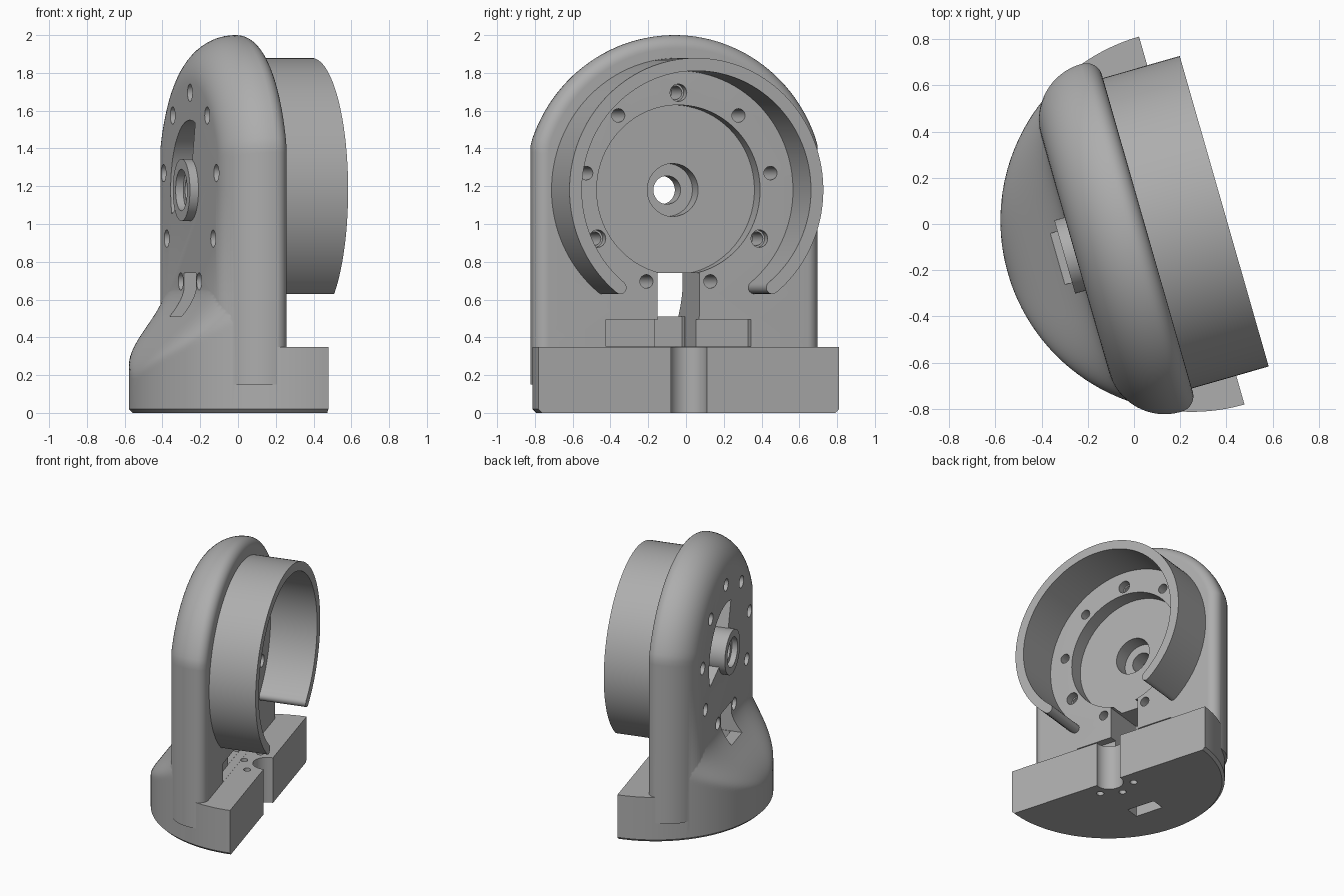
import bpy, bmesh
from math import sin, cos, pi, radians
from mathutils import Matrix

cube = bpy.data.objects.get("Cube")
if cube:
    bpy.data.objects.remove(cube)

# Local frame: X is the plate's axis, Y runs across the plate, Z is up
PLACE = Matrix.Translation((0.25, 0.015, 0)) @ Matrix.Rotation(radians(16), 4, 'Z')
HUB = 1.18      # height of the hub axis
R_BASE = 0.828  # half-disc radius of the foot
FRONT, REAR = -0.2, -0.525  # plate faces
COLOUR = (0.42, 0.42, 0.42, 1)

grey = bpy.data.materials.new("plain grey")
grey.use_nodes = True
grey.diffuse_color = COLOUR
grey.node_tree.nodes["Principled BSDF"].inputs["Base Color"].default_value = COLOUR


def loft(name, rings):
    """Closed solid through equally long rings of points."""
    bm = bmesh.new()
    rows = [[bm.verts.new(p) for p in ring] for ring in rings]
    n = len(rows[0])
    for a, b in zip(rows, rows[1:]):
        for i in range(n):
            j = (i + 1) % n
            bm.faces.new((a[i], a[j], b[j], b[i]))
    bm.faces.new(rows[0])
    bm.faces.new(rows[-1][::-1])
    bmesh.ops.recalc_face_normals(bm, faces=bm.faces)
    mesh = bpy.data.meshes.new(name)
    bm.to_mesh(mesh)
    bm.free()
    mesh.materials.append(grey)
    ob = bpy.data.objects.new(name, mesh)
    bpy.context.scene.collection.objects.link(ob)
    ob.matrix_world = PLACE
    return ob


def slab(name, outline, x0, x1):
    """Extrude a (y, z) outline along the plate axis."""
    return loft(name, [[(x, y, z) for y, z in outline] for x in (x0, x1)])


def circle(r, a, b, n):
    return [(a + r * sin(2 * pi * i / n), b + r * cos(2 * pi * i / n)) for i in range(n)]


def disc(name, r, x0, x1, y=0, z=HUB, n=64):
    return slab(name, circle(r, y, z, n), x0, x1)


def post(name, r, x, y, z0, z1, n=32):
    return loft(name, [[(a, b, z) for a, b in circle(r, x, y, n)] for z in (z0, z1)])


def box(name, x0, x1, half, z0, z1):
    return slab(name, [(-half, z0), (half, z0), (half, z1), (-half, z1)], x0, x1)


def combine(target, tool, operation):
    mod = target.modifiers.new("combine", 'BOOLEAN')
    mod.operation, mod.solver, mod.object = operation, 'EXACT', tool
    bpy.context.view_layer.update()
    graph = bpy.context.evaluated_depsgraph_get()
    mesh = bpy.data.meshes.new_from_object(target.evaluated_get(graph))
    target.modifiers.clear()
    target.data = mesh
    bpy.data.objects.remove(tool)


# Foot: half disc whose back is pared away smoothly up to the plate
def foot_ring(z):
    t = min(max((z - 0.18) / 0.5, 0), 1)
    depth = R_BASE + (-REAR - 0.003 - R_BASE) * t * t * (3 - 2 * t)
    radius = R_BASE - max(0, 0.02 - z)
    k = 0.8 * (R_BASE - depth) + 0.001
    ring = []
    for i in range(97):
        a = pi * i / 96
        full = radius * sin(a)
        blend = max(k - abs(full - depth), 0) / k
        ring.append((blend * blend * k / 4 - min(full, depth), radius * cos(a), z))
    return ring


levels = [0, 0.006, 0.02] + [0.18 + 0.02 * i for i in range(27)]
body = loft("stand_body", [foot_ring(z) for z in levels])
combine(body, box("front_clearance", -0.3, 0.3, 1, 0.35, 0.9), 'DIFFERENCE')


# Arched plate with a small front round and a large back round
def arch_ring(x, inset):
    r, w = 0.82 - inset, 0.783 - inset
    ring = [(x, -w, 0.15)]
    for i in range(65):
        a = -pi / 2 + pi * i / 64
        ring.append((x, max(-w, min(w, r * sin(a))), HUB + r * cos(a)))
    return ring + [(x, w, 0.15)]


rings = []
for i in range(9):
    a = pi / 2 * i / 8
    rings.append(arch_ring(FRONT - 0.07 * (1 - cos(a)), 0.07 * (1 - sin(a))))
for i in range(17):
    a = pi / 2 * i / 16
    rings.append(arch_ring(REAR + 0.25 * (1 - sin(a)), 0.25 * (1 - cos(a))))
combine(body, loft("plate", rings), 'UNION')

# Quarter-turn pocket in the back, around the hub
sweep = [radians(-16 + 126 * i / 24) for i in range(25)]
sector = [(0.37 * sin(a), HUB + 0.37 * cos(a)) for a in sweep]
sector += [(0.13 * sin(a), HUB + 0.13 * cos(a)) for a in reversed(sweep)]
combine(body, slab("pocket", sector, -0.7, -0.4), 'DIFFERENCE')

# Hub boss
combine(body, disc("boss", 0.165, -0.572, -0.38), 'UNION')

# Round recess, stepped hub bore, cable slot, duct and foot recess
cutters = [
    disc("recess", 0.45, -0.31, 0.1, n=96),
    disc("counterbore", 0.14, -0.42, 0.1),
    disc("bore", 0.075, -0.9, 0.1),
    disc("boss_cup", 0.11, -0.9, -0.53),
    box("slot", -0.95, 0.1, 0.115, 0.51, 0.74),
    box("front_slot", -0.47, -0.1, 0.113, 0.352, 0.6),
    box("duct", -0.52, -0.41, 0.111, -0.1, 0.6),
    box("foot_recess", -0.26, -0.1, 0.4, 0.351, 0.495),
    post("cord_groove", 0.1, -0.01, 0, -0.1, 0.6),
]
# Ring of nine holes, every third one widened at the front
for i in range(9):
    a = radians(40 * i)
    y, z = 0.515 * sin(a), HUB + 0.515 * cos(a)
    cutters.append(disc("bolt_hole", 0.036, -0.9, 0.1, y, z, 24))
    cutters.append(disc("back_sink", 0.046, -0.9, -0.46, y, z, 24))
    if i % 3 == 0:
        cutters.append(disc("front_sink", 0.046, -0.26, 0.1, y, z, 24))
# Small holes around the groove
for a in (-53, 0, 53):
    x, y = -0.18 * cos(radians(a)), 0.18 * sin(radians(a))
    cutters.append(post("foot_hole", 0.026, x, y, -0.1, 0.45, 20))
for tool in cutters:
    combine(body, tool, 'DIFFERENCE')

# Open collar with rounded ends
MID, HALF, GAP = 0.665, 0.034, radians(39)


def polar(r, a):
    return (r * sin(a), HUB - r * cos(a))


def collar_end(a, sign):
    """Half-round cap between the two walls."""
    cy, cz = polar(MID, a)
    cap = []
    for i in range(1, 8):
        t = pi * i / 8
        out, along = HALF * cos(t) * sign, HALF * sin(t) * sign
        cap.append((cy + out * sin(a) + along * cos(a), cz - out * cos(a) + along * sin(a)))
    return cap


turn = [GAP + (2 * pi - 2 * GAP) * i / 96 for i in range(97)]
outline = [polar(MID + HALF, a) for a in turn] + collar_end(turn[-1], 1)
outline += [polar(MID - HALF, a) for a in reversed(turn)] + collar_end(turn[0], -1)
collar = slab("collar", outline, FRONT - 0.03, 0.146)

# Smooth shading that keeps hard edges
bpy.context.view_layer.update()
bpy.ops.object.select_all(action='DESELECT')
for part in (body, collar):
    part.select_set(True)
bpy.context.view_layer.objects.active = body
bpy.ops.object.shade_smooth_by_angle(angle=radians(30))
